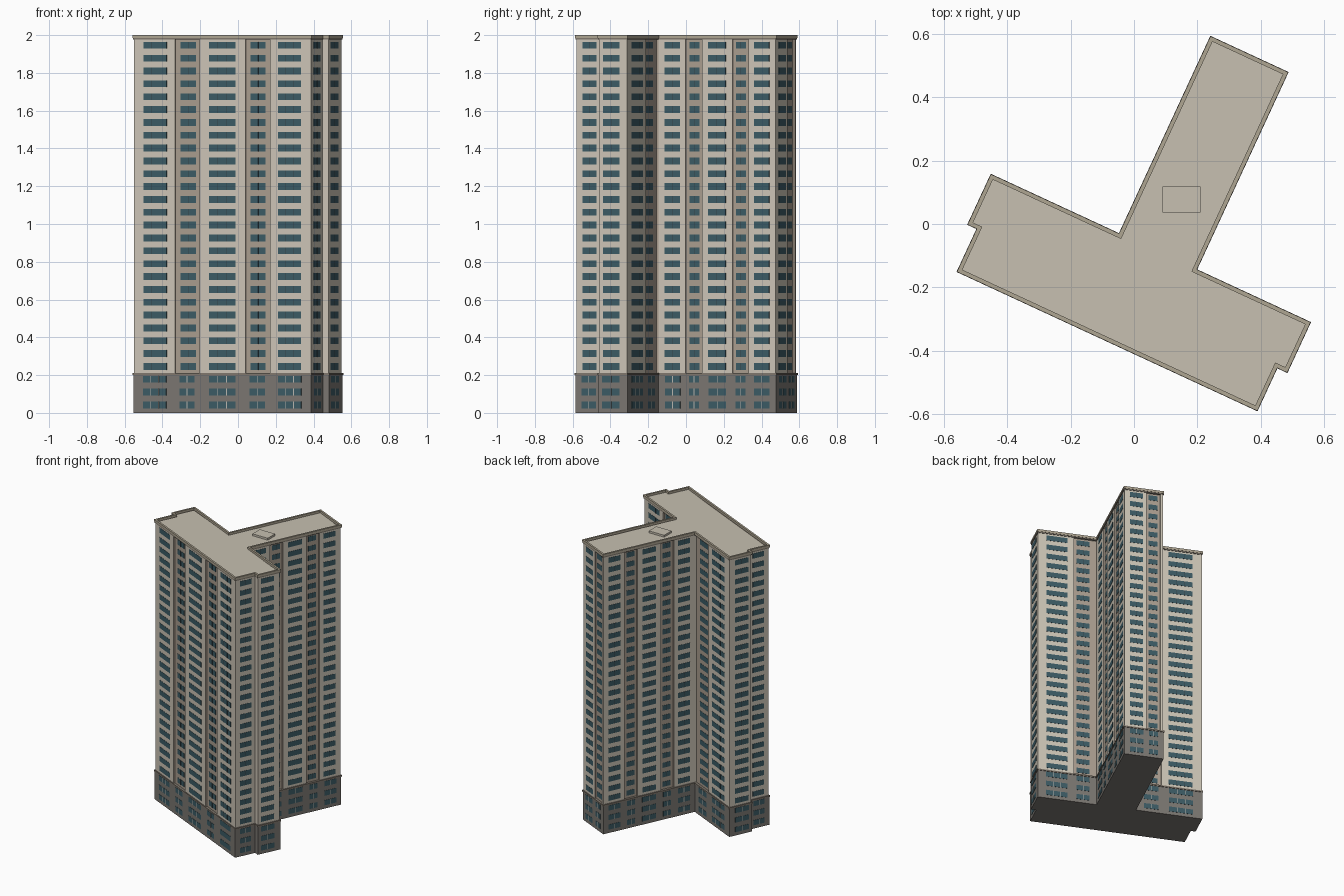
import bpy, bmesh, math
from mathutils import Vector

if "Cube" in bpy.data.objects:
    bpy.data.objects.remove(bpy.data.objects["Cube"])

ANG = math.radians(-24.85)
U = Vector((math.cos(ANG), math.sin(ANG)))
V = Vector((-U.y, U.x))


def mat(name, rgb):
    m = bpy.data.materials.new(name)
    m.diffuse_color = (*rgb, 1)
    m.use_nodes = True
    m.node_tree.nodes["Principled BSDF"].inputs["Base Color"].default_value = m.diffuse_color
    return m


CREAM = mat("cream wall", (0.62, 0.57, 0.48))
TAN = mat("tan strip", (0.41, 0.345, 0.28))
GREY = mat("base grey", (0.20, 0.185, 0.168))
GLASS = mat("window teal", (0.045, 0.105, 0.13))
FRAME = mat("dark frame", (0.035, 0.055, 0.065))
PALE = mat("pale frame", (0.50, 0.48, 0.44))
ROOF = mat("roof beige", (0.57, 0.53, 0.44))
TRIM = mat("trim brown", (0.22, 0.19, 0.155))
CORNICE = mat("cornice beige", (0.43, 0.38, 0.29))

# Building outline, in the building's own turned axes, counterclockwise
OUTLINE = [Vector(p) for p in (
    (-.443, -.371), (.60, -.371), (.60, -.222), (.635, -.222),
    (.635, -.047), (.24, -.047), (.24, .638), (-.03, .638),
    (-.03, -.047), (-.475, -.047), (-.475, -.222), (-.443, -.222))]
DEPTH = 0.010    # recess of the tan strips
FLOORS = 29
PITCH = 0.068
BASE_TOP = 0.205

# Layout of each wall as fractions of its length: strips, windows
LONG = ([(.23, .37), (.63, .77)],
        [(.055, .185), (.26, .345), (.425, .575), (.655, .74), (.815, .945)])
WALLS = {
    0: LONG, 5: LONG, 7: LONG,
    1: ([], [(.24, .80)]), 3: ([], [(.14, .74)]),
    9: ([], [(.26, .86)]), 11: ([], [(.20, .76)]),
    4: ([(.61, 1.0)], [(.14, .50), (.66, .88)]),
    6: ([(.57, .93)], [(.14, .48), (.63, .86)]),
    8: ([(0.0, .39)], [(.12, .34), (.50, .86)]),
}


def normal(p, q):
    d = (q - p).normalized()
    return Vector((d.y, -d.x))


def offset(pts, o):
    n = len(pts)
    return [p + o * (normal(pts[i - 1], p) + normal(p, pts[(i + 1) % n]))
            for i, p in enumerate(pts)]


def world(p, z):
    w = U * p.x + V * p.y
    return (w.x, w.y, z)


def finish(bm, name, mats):
    bmesh.ops.recalc_face_normals(bm, faces=bm.faces)
    me = bpy.data.meshes.new(name)
    bm.to_mesh(me)
    bm.free()
    for m in mats:
        me.materials.append(m)
    ob = bpy.data.objects.new(name, me)
    bpy.context.collection.objects.link(ob)
    return ob


def prism(name, pts, z0, z1, mats, side_mats=None):
    bm = bmesh.new()
    lo = [bm.verts.new(world(p, z0)) for p in pts]
    hi = [bm.verts.new(world(p, z1)) for p in pts]
    n = len(pts)
    for i in range(n):
        j = (i + 1) % n
        f = bm.faces.new((lo[i], lo[j], hi[j], hi[i]))
        if side_mats:
            f.material_index = side_mats[i]
    bm.faces.new(lo[::-1])
    bm.faces.new(hi)
    return finish(bm, name, mats)


def ring(name, outer, inner, z0, z1, m):
    bm = bmesh.new()
    loops = [[bm.verts.new(world(p, z)) for p in pts]
             for pts, z in ((outer, z0), (outer, z1), (inner, z1), (inner, z0))]
    n = len(outer)
    for k in range(4):
        a, b = loops[k], loops[(k + 1) % 4]
        for i in range(n):
            j = (i + 1) % n
            bm.faces.new((a[i], a[j], b[j], b[i]))
    return finish(bm, name, [m])


def plate(bm, p, q, nrm, z0, z1, out):
    # thin box standing on a wall between p and q
    vs = [[bm.verts.new(world(c + nrm * o, z)) for c, z in
           ((p, z0), (q, z0), (q, z1), (p, z1))] for o in (-.002, out)]
    bm.faces.new(vs[1])
    for i in range(4):
        j = (i + 1) % 4
        bm.faces.new((vs[0][i], vs[0][j], vs[1][j], vs[1][i]))


wall = offset(OUTLINE, -.006)
base = offset(OUTLINE, -.003)

# Tower walls with recessed tan strips
pts, sides = [], []
for i, p in enumerate(wall):
    q = wall[(i + 1) % len(wall)]
    n = normal(p, q)
    strips = WALLS.get(i, ([], []))[0]
    if not (strips and strips[0][0] == 0):
        pts.append(p)
        sides.append(0)
    else:
        pts.append(p)
        sides.append(0)
    for s0, s1 in strips:
        a, b = p.lerp(q, s0), p.lerp(q, s1)
        if s0 > 0:
            pts.append(a)
            sides.append(1)
        pts.append(a - n * DEPTH)
        sides.append(1)
        pts.append(b - n * DEPTH)
        sides.append(1)
        if s1 < 1:
            pts.append(b)
            sides.append(0)
prism("tower_walls", pts, BASE_TOP - .005, 1.981, [CREAM, TAN], sides)

# Base storeys and the ledge above them
prism("base_storeys", base, 0, .2, [GREY])
prism("base_ledge", offset(OUTLINE, .001), .2, .21, [TRIM])

# Roof deck, cornice and parapet
prism("roof_deck", offset(OUTLINE, -.008), 1.976, 1.984, [ROOF])
ring("parapet", OUTLINE, offset(OUTLINE, -.013), 1.984, 2.0, CORNICE)
ring("cornice", offset(OUTLINE, -.002), offset(OUTLINE, -.02), 1.976, 1.984, TRIM)

# Roof hatch
bm = bmesh.new()
bmesh.ops.create_cube(bm, size=1)
for v in bm.verts:
    v.co = (.15 + v.co.x * .12, .077 + v.co.y * .083, 1.989 + v.co.z * .018)
finish(bm, "roof_hatch", [ROOF])

# Windows and their mullions, floor by floor
glass, dark, pale = bmesh.new(), bmesh.new(), bmesh.new()
for i, (strips, windows) in WALLS.items():
    for k in range(FLOORS):
        low = k < 3
        src = base if low else wall
        p, q = src[i], src[(i + 1) % len(src)]
        n = normal(p, q)
        length = (q - p).length
        z = .042 + PITCH * k
        for f0, f1 in windows:
            mid = (f0 + f1) / 2
            sunk = not low and any(s0 < mid < s1 for s0, s1 in strips)
            shift = -n * DEPTH if sunk else n * 0
            a, b = p.lerp(q, f0) + shift, p.lerp(q, f1) + shift
            plate(glass, a, b, n, z - .018, z + .018, .0015)
            panes = 3 if (f1 - f0) * length > .12 else 2
            half = (b - a).normalized() * (.002 if low else .0012)
            for m in range(1, panes):
                c = a.lerp(b, m / panes)
                plate(pale if low else dark, c - half, c + half, n,
                      z - .018, z + .018, .0025)
finish(glass, "window_panes", [GLASS])
finish(dark, "upper_mullions", [FRAME])
finish(pale, "base_mullions", [PALE])
